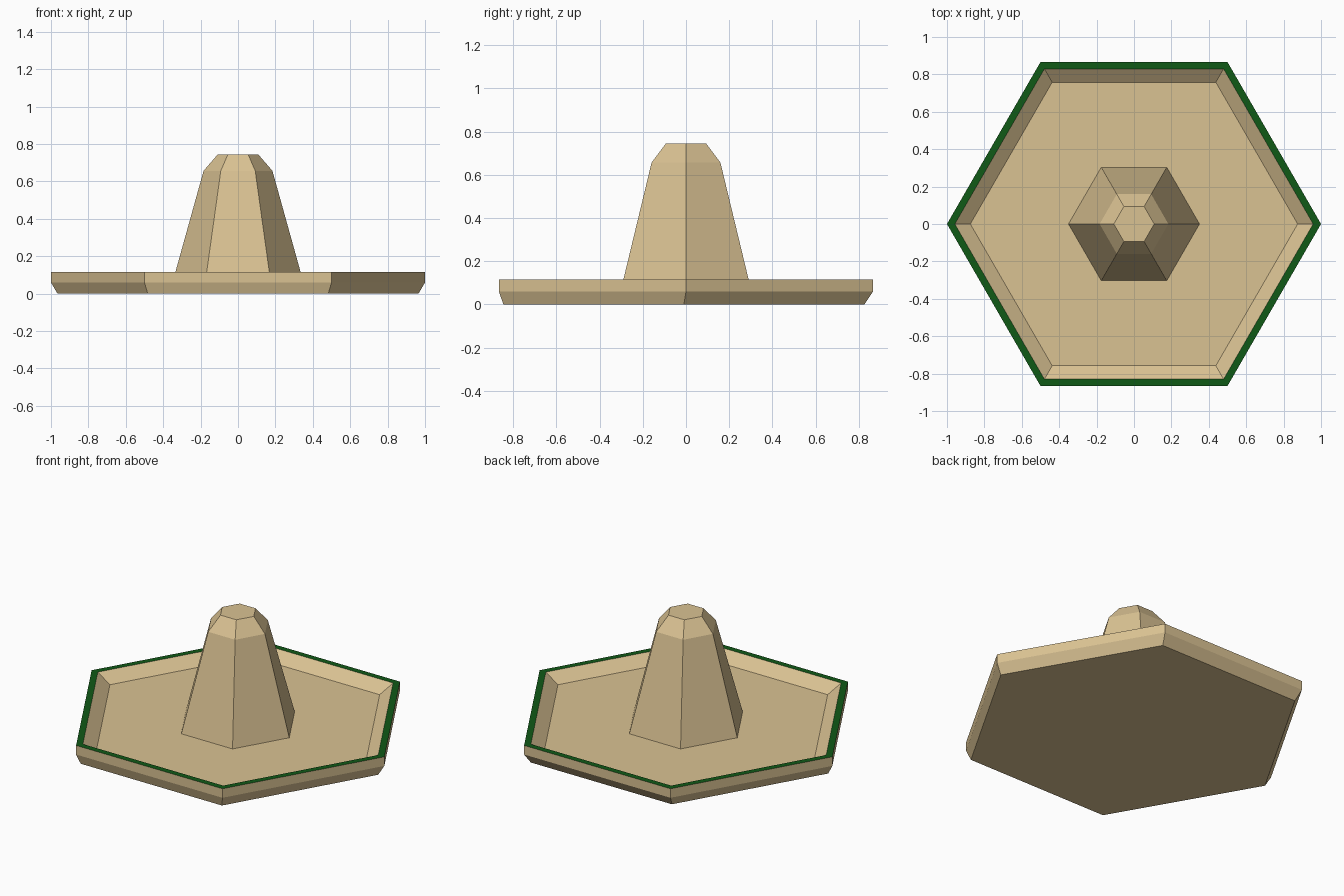
import bpy, bmesh
from math import cos, sin, pi

if "Cube" in bpy.data.objects:
    bpy.data.objects.remove(bpy.data.objects["Cube"])


def material(name, colour):
    mat = bpy.data.materials.new(name)
    mat.diffuse_color = (*colour, 1)
    mat.use_nodes = True
    mat.node_tree.nodes["Principled BSDF"].inputs["Base Color"].default_value = mat.diffuse_color
    return mat


straw = material("straw", (0.70, 0.54, 0.29))
green = material("green_trim", (0.005, 0.10, 0.008))


def hex_lathe(name, profile, mats, trim_band=None):
    """Stack six-sided rings (radius, z, y offset) and cap both ends."""
    bm = bmesh.new()
    rings = [[bm.verts.new((r * cos(k * pi / 3), r * sin(k * pi / 3) + dy, z))
              for k in range(6)] for r, z, dy in profile]
    for i, (a, b) in enumerate(zip(rings, rings[1:])):
        for k in range(6):
            n = (k + 1) % 6
            face = bm.faces.new((a[k], a[n], b[n], b[k]))
            face.material_index = 1 if i == trim_band else 0
    bm.faces.new(rings[0][::-1])
    bm.faces.new(rings[-1])
    bmesh.ops.recalc_face_normals(bm, faces=bm.faces)
    mesh = bpy.data.meshes.new(name)
    bm.to_mesh(mesh)
    bm.free()
    for m in mats:
        mesh.materials.append(m)
    obj = bpy.data.objects.new(name, mesh)
    bpy.context.collection.objects.link(obj)
    return obj


# Brim: underside, outer wall, green rim, inner slope down to the floor
hex_lathe("hat_brim", [(0.965, 0, -0.01), (1, 0.06, 0), (1, 0.116, 0),
                       (0.958, 0.116, 0), (0.875, 0.06, 0)],
          [straw, green], trim_band=2)

# Crown: tapered body with a bevelled top, sunk slightly into the floor
hex_lathe("hat_crown", [(0.353, 0.05, 0), (0.184, 0.657, 0), (0.108, 0.745, 0)],
          [straw])
